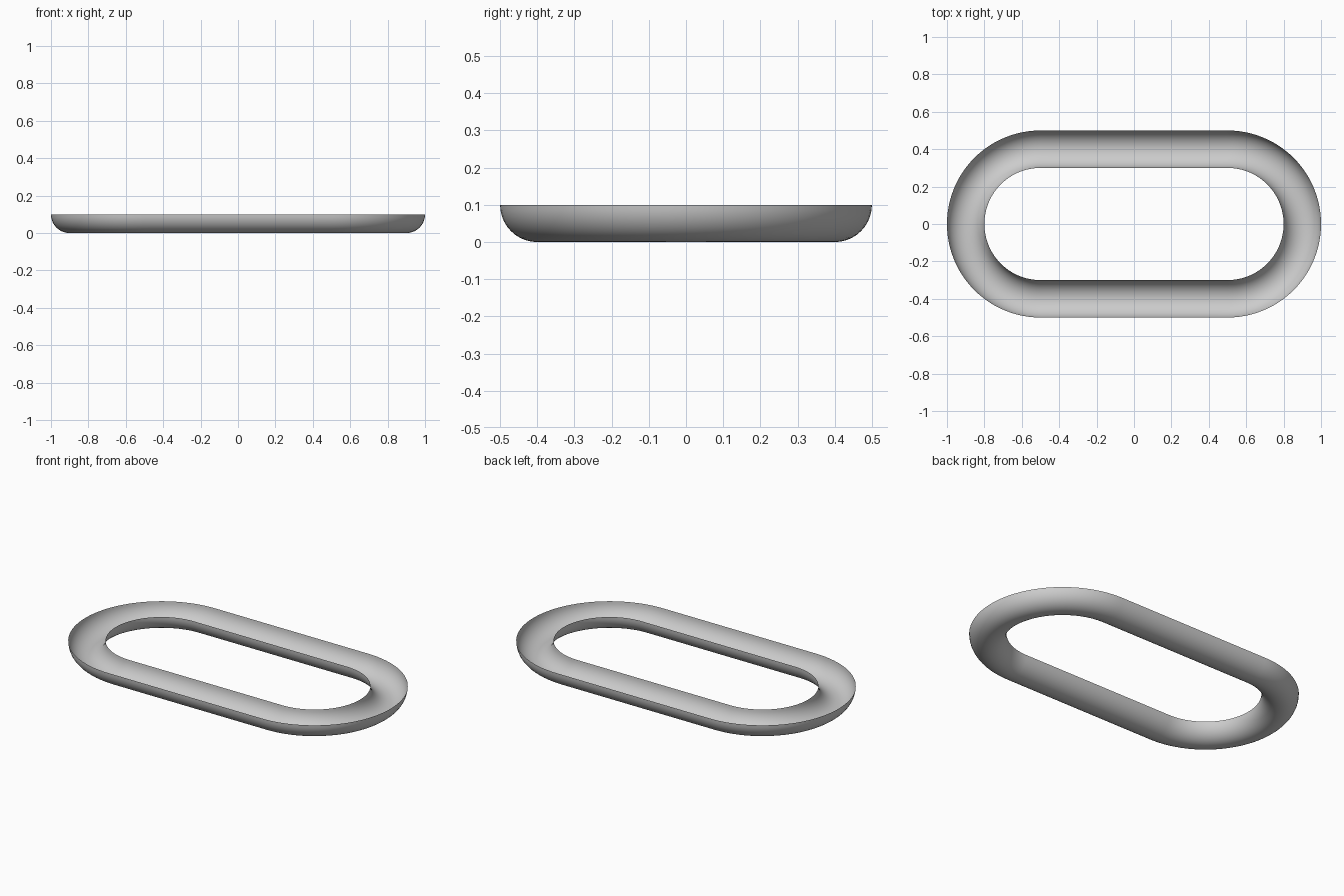
import bpy, bmesh
from math import sin, cos, pi

if "Cube" in bpy.data.objects:
    bpy.data.objects.remove(bpy.data.objects["Cube"])

HALF_STRAIGHT = 0.5   # arc centres at x = +-0.5
PATH_R = 0.4          # radius of the channel's centre line
TUBE_R = 0.1          # radius of the half-round section
ARC_STEPS, SECTION_STEPS, STRAIGHT_STEPS = 48, 20, 8

# Stadium path stations: (arc centre x, angle) ; straights follow between the arcs
stations = []
for side in (1, -1):
    start = -pi / 2 if side == 1 else pi / 2
    for i in range(ARC_STEPS + 1):
        stations.append((side * HALF_STRAIGHT, start + pi * i / ARC_STEPS))
    for i in range(1, STRAIGHT_STEPS):
        x = side * HALF_STRAIGHT * (1 - 2 * i / STRAIGHT_STEPS)
        stations.append((x, start + pi))

# Sweep the lower half circle along the path, leaving the top open
bm = bmesh.new()
rings = []
for cx, a in stations:
    ring = []
    for j in range(SECTION_STEPS + 1):
        t = pi * j / SECTION_STEPS
        r = PATH_R - TUBE_R * cos(t)
        ring.append(bm.verts.new((cx + r * cos(a), r * sin(a), TUBE_R - TUBE_R * sin(t))))
    rings.append(ring)
for k, ring in enumerate(rings):
    nxt = rings[(k + 1) % len(rings)]
    for j in range(SECTION_STEPS):
        f = bm.faces.new((ring[j], nxt[j], nxt[j + 1], ring[j + 1]))
        f.smooth = True

# Outside of the channel faces down and outward
bm.normal_update()
if sum(f.normal.z for f in bm.faces) > 0:
    bmesh.ops.reverse_faces(bm, faces=bm.faces[:])

mesh = bpy.data.meshes.new("oval_channel")
bm.to_mesh(mesh)
bm.free()
obj = bpy.data.objects.new("oval_channel", mesh)
bpy.context.collection.objects.link(obj)
